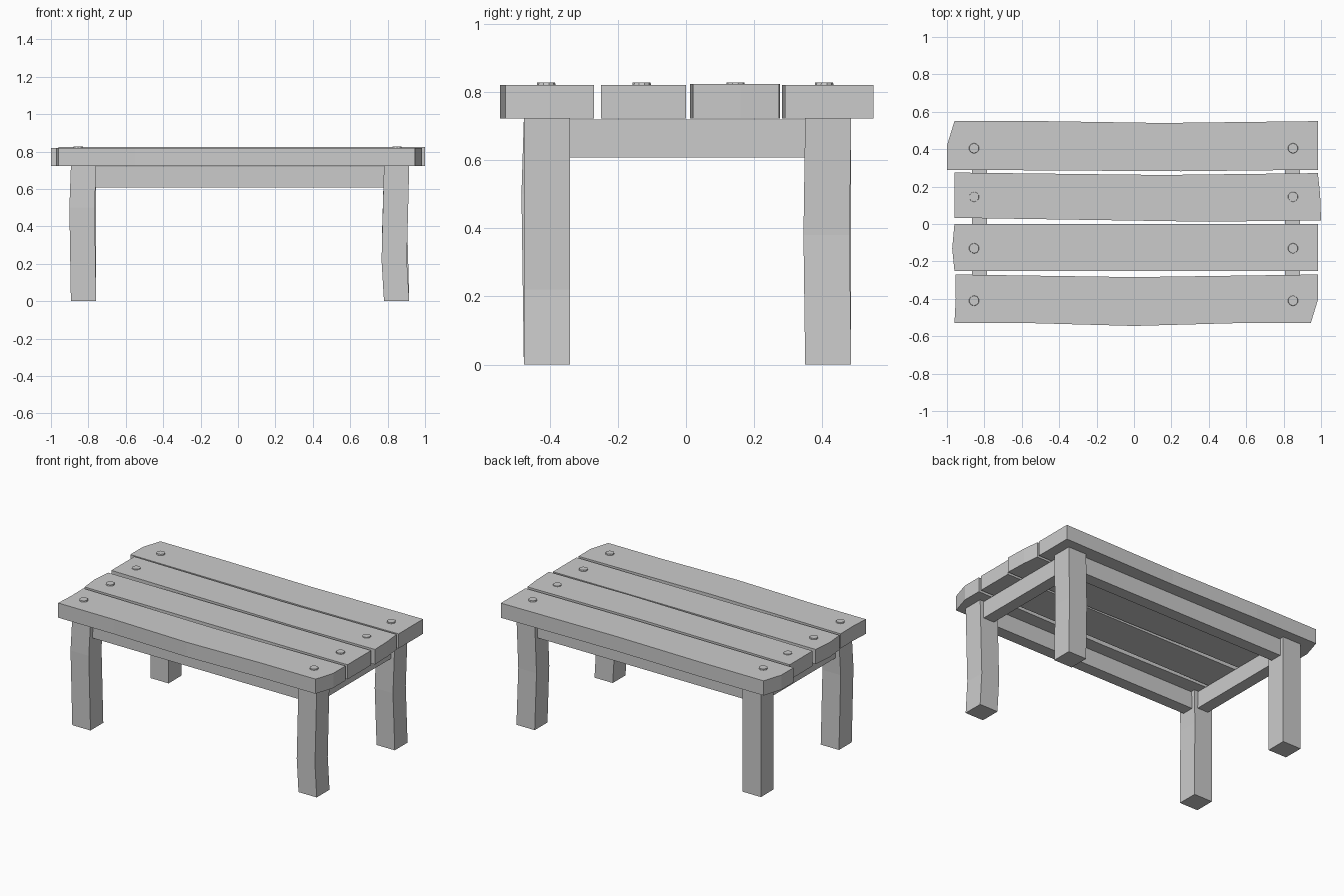
import bpy, bmesh
from math import radians

if "Cube" in bpy.data.objects:
    bpy.data.objects.remove(bpy.data.objects["Cube"])


def finish(name, bm):
    bmesh.ops.recalc_face_normals(bm, faces=bm.faces)
    me = bpy.data.meshes.new(name)
    bm.to_mesh(me)
    bm.free()
    ob = bpy.data.objects.new(name, me)
    bpy.context.collection.objects.link(ob)
    return ob


def plank(name, outline, z0=0.722, z1=0.82):
    bm = bmesh.new()
    face = bm.faces.new([bm.verts.new((x, y, z0)) for x, y in outline])
    ext = bmesh.ops.extrude_face_region(bm, geom=[face])
    top = [v for v in ext["geom"] if isinstance(v, bmesh.types.BMVert)]
    bmesh.ops.translate(bm, verts=top, vec=(0, 0, z1 - z0))
    return finish(name, bm)


def beam(name, size, rings):
    """Rectangular post through a list of (x, y, z) centres."""
    bm = bmesh.new()
    w, d = size[0] / 2, size[1] / 2
    loops = [[bm.verts.new((x + sx * w, y + sy * d, z))
              for sx, sy in ((-1, -1), (1, -1), (1, 1), (-1, 1))] for x, y, z in rings]
    for a, b in zip(loops, loops[1:]):
        for i in range(4):
            j = (i + 1) % 4
            bm.faces.new((a[i], a[j], b[j], b[i]))
    bm.faces.new(loops[0])
    bm.faces.new(loops[-1])
    return finish(name, bm)


# Table top: four uneven planks
plank("back_plank", [(-1.0, 0.29), (0.25, 0.282), (0.985, 0.29), (0.985, 0.55),
                     (0.15, 0.54), (-0.5, 0.55), (-0.96, 0.55), (-1.0, 0.42)])
plank("mid_back_plank", [(-0.96, 0.033), (0.4, 0.012), (1.0, 0.02), (0.995, 0.16),
                         (0.983, 0.272), (0.15, 0.262), (-0.96, 0.275)], z1=0.823)
plank("mid_front_plank", [(-0.96, -0.25), (0.985, -0.25), (0.985, 0.0),
                          (-0.96, 0.0), (-0.972, -0.13)])
plank("front_plank", [(-0.96, -0.53), (-0.55, -0.53), (0.0, -0.545), (0.55, -0.53),
                      (0.945, -0.53), (0.985, -0.40), (0.985, -0.27), (0.0, -0.284),
                      (-0.955, -0.27), (-0.953, -0.4)])

# Legs, three of them with a slight kink: name, x, y, kink (dx, dy, z)
XL, XR, YF, YB = -0.826, 0.848, -0.408, 0.417
for name, x, y, kink in (("front_left_leg", XL, YF, (-0.008, -0.007, 0.5)),
                         ("front_right_leg", XR, YF, (-0.013, 0, 0.22)),
                         ("back_right_leg", XR, YB, (-0.01, -0.005, 0.38)),
                         ("back_left_leg", XL, YB, None)):
    rings = [(x, y, 0), (x, y, 0.722)]
    if kink:
        rings.insert(1, (x + kink[0], y + kink[1], kink[2]))
    beam(name, (0.135, 0.135), rings)

# Rails between the legs
def rail(name, x0, x1, y0, y1):
    plank(name, [(x0, y0), (x1, y0), (x1, y1), (x0, y1)], 0.607, 0.719)

for side, y in (("front", YF), ("back", YB)):
    rail(side + "_rail", XL + 0.06, XR - 0.06, y - 0.04, y + 0.04)
for side, x in (("left", XL), ("right", XR)):
    rail(side + "_rail", x - 0.04, x + 0.04, YF + 0.06, YB - 0.06)

# Bolt heads at both ends of every plank
for side, x in (("left", -0.855), ("right", 0.85)):
    for i, y in enumerate((-0.41, -0.13, 0.145, 0.405)):
        bm = bmesh.new()
        bmesh.ops.create_cone(bm, cap_ends=True, segments=10, radius1=0.03,
                              radius2=0.026, depth=0.02)
        bmesh.ops.translate(bm, verts=bm.verts, vec=(x, y, 0.818))
        finish(f"{side}_bolt_{i + 1}", bm)
